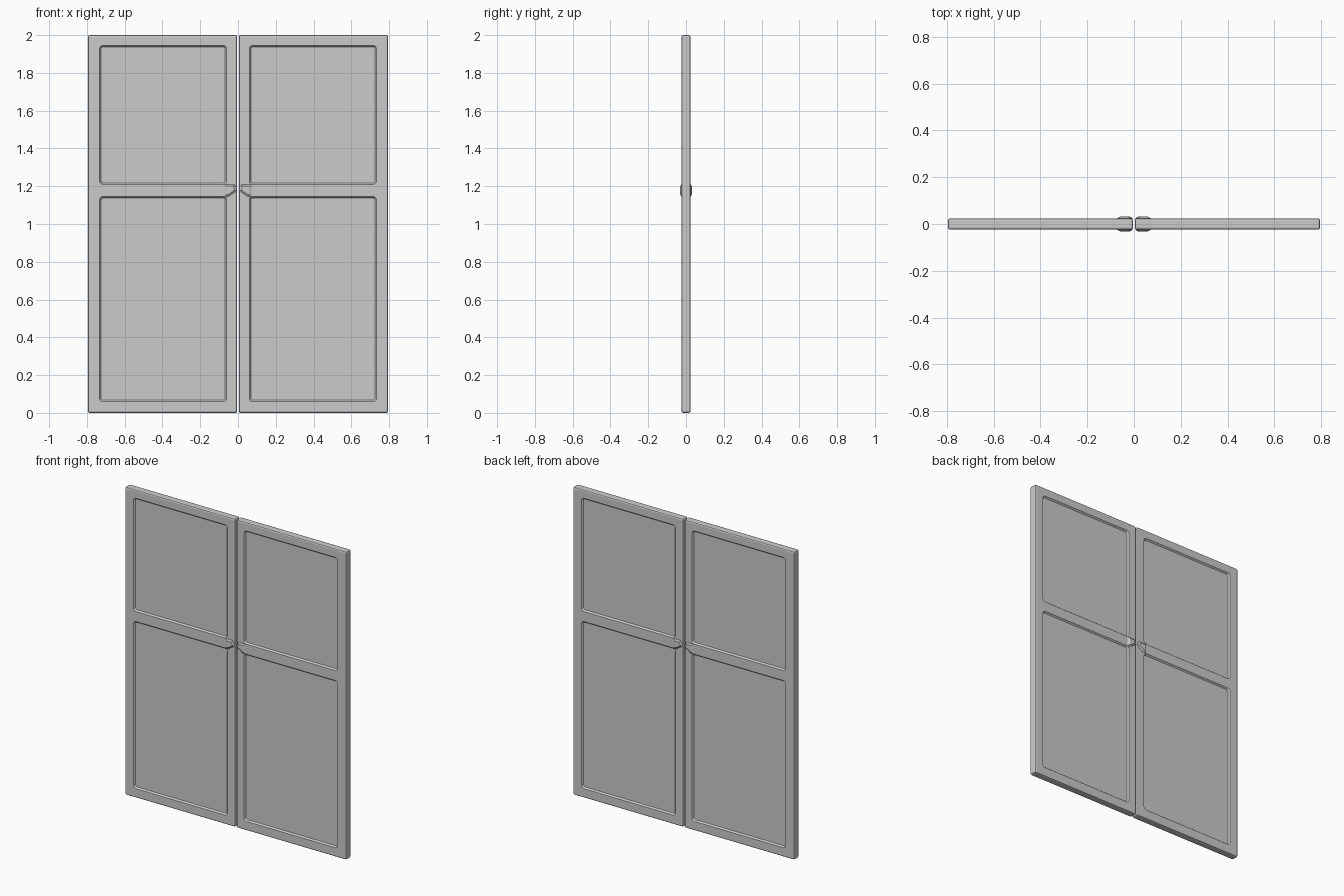
import bpy, bmesh, math

if "Cube" in bpy.data.objects:
    bpy.data.objects.remove(bpy.data.objects["Cube"])

X0, X1 = 0.004, 0.795      # leaf inner / outer edge
T = 0.024                  # half thickness
RECESS = 0.010             # panel depth
PANELS = [(0.06, 1.145), (1.21, 1.945)]


def finish(name, bm):
    bmesh.ops.recalc_face_normals(bm, faces=bm.faces)
    me = bpy.data.meshes.new(name)
    bm.to_mesh(me)
    bm.free()
    ob = bpy.data.objects.new(name, me)
    bpy.context.collection.objects.link(ob)
    return ob


def loft(name, rings):
    """Closed solid through rings of equal point count."""
    bm = bmesh.new()
    vs = [[bm.verts.new(p) for p in r] for r in rings]
    n = len(vs[0])
    for a, b in zip(vs, vs[1:]):
        for i in range(n):
            j = (i + 1) % n
            bm.faces.new((a[i], a[j], b[j], b[i]))
    bm.faces.new(vs[0])
    bm.faces.new(vs[-1])
    return finish(name, bm)


def rounded(x0, x1, z0, z1, r, y, steps=3):
    """Rounded rectangle in the xz plane."""
    pts = []
    for k, (cx, cz) in enumerate([(x1 - r, z1 - r), (x0 + r, z1 - r),
                                  (x0 + r, z0 + r), (x1 - r, z0 + r)]):
        for i in range(steps + 1):
            a = math.pi / 2 * (k + i / steps)
            pts.append((cx + r * math.cos(a), y, cz + r * math.sin(a)))
    return pts


def panel_cutter(z0, z1, side):
    """Tapered cutter for one recessed panel on one face."""
    d = 0.008
    return loft("panel_cutter", [
        rounded(0.06 - d, 0.733 + d, z0 - d, z1 + d, 0.022, side * (T + RECESS)),
        rounded(0.06 + d, 0.733 - d, z0 + d, z1 - d, 0.010, side * (T - RECESS))])


# Door leaf: bevelled slab
bm = bmesh.new()
bmesh.ops.create_cube(bm, size=1)
for v in bm.verts:
    v.co = (X1 if v.co.x > 0 else X0, 2 * T * v.co.y, 2.0 if v.co.z > 0 else 0.0)
bmesh.ops.bevel(bm, geom=bm.edges[:], offset=0.009, segments=2,
                profile=0.5, affect='EDGES')
leaf = finish("right_door", bm)

# Recessed panels on both faces
cutters = [panel_cutter(a, b, s) for a, b in PANELS for s in (-1, 1)]
for c in cutters:
    c.hide_render = True
    m = leaf.modifiers.new("panel", 'BOOLEAN')
    m.operation, m.solver, m.object = 'DIFFERENCE', 'EXACT', c
dg = bpy.context.evaluated_depsgraph_get()
baked = bpy.data.meshes.new_from_object(leaf.evaluated_get(dg))
leaf.modifiers.clear()
leaf.data = baked
for c in cutters:
    bpy.data.objects.remove(c)

# Pointed grip on the lock rail, front and back
base = [(0.072, 1.146), (0.050, 1.146), (0.006, 1.176), (0.018, 1.208), (0.072, 1.208)]
top = [(0.058, 1.156), (0.052, 1.156), (0.018, 1.179), (0.024, 1.200), (0.058, 1.200)]
parts = [leaf]
for name, s in (("front", -1), ("back", 1)):
    parts.append(loft("right_grip_" + name, [
        [(x, s * (T - 0.008), z) for x, z in base],
        [(x, s * (T + 0.001), z) for x, z in base],
        [(x, s * 0.032, z) for x, z in top]]))

# Mirror every part for the left leaf
for ob in parts:
    me = ob.data.copy()
    for v in me.vertices:
        v.co.x *= -1
    me.flip_normals()
    twin = bpy.data.objects.new(ob.name.replace("right", "left"), me)
    bpy.context.collection.objects.link(twin)
